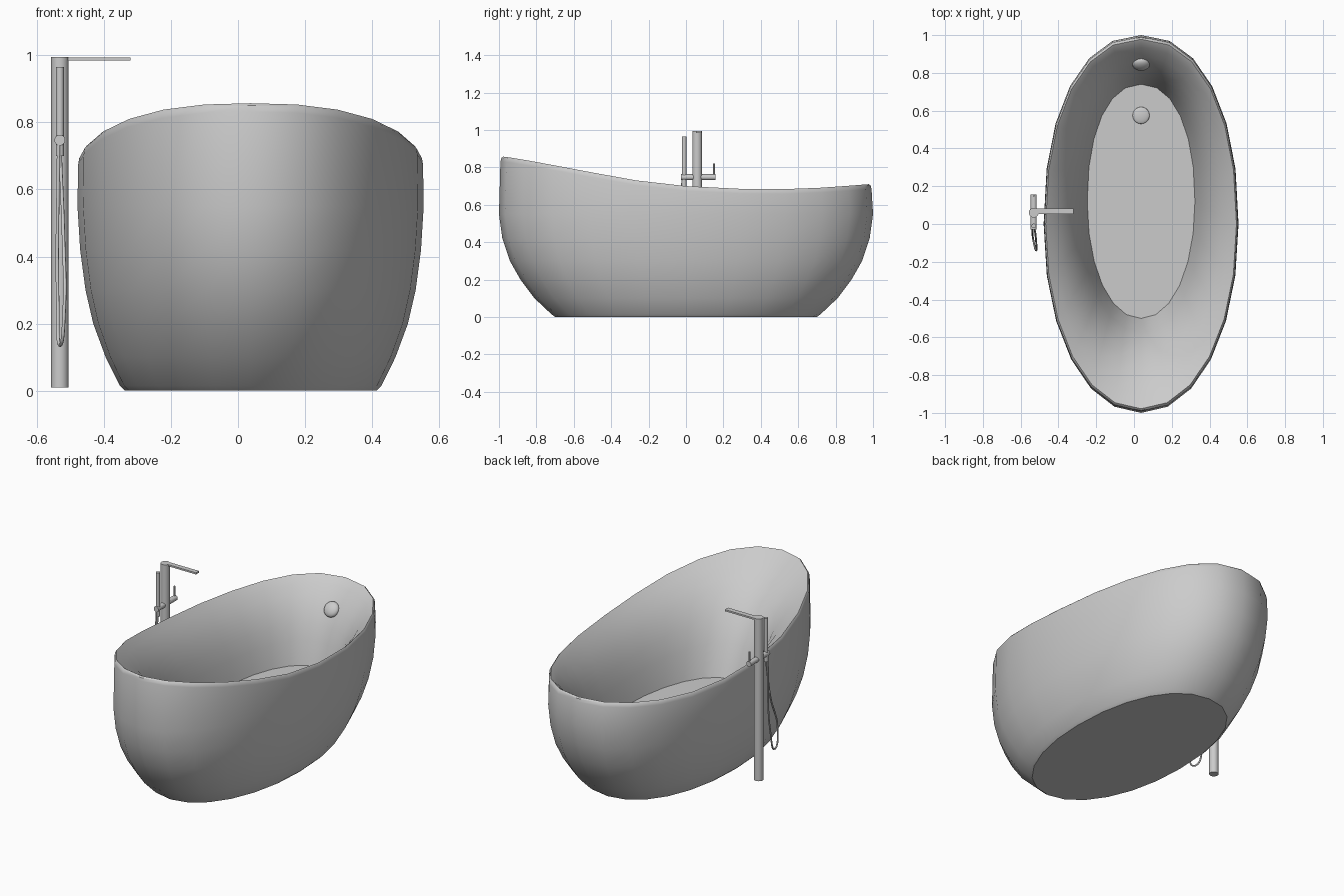
import bpy, bmesh, math
from mathutils import Vector

cube = bpy.data.objects.get("Cube")
if cube:
    bpy.data.objects.remove(cube, do_unlink=True)

grey = bpy.data.materials.new("light grey")
grey.use_nodes = True
grey.diffuse_color = (0.6, 0.6, 0.6, 1)
grey.node_tree.nodes["Principled BSDF"].inputs["Base Color"].default_value = (0.6, 0.6, 0.6, 1)


def finish(obj, name, angle=40):
    obj.name = name
    obj.data.materials.append(grey)
    bpy.ops.object.select_all(action='DESELECT')
    obj.select_set(True)
    bpy.context.view_layer.objects.active = obj
    if obj.type == 'MESH':
        bpy.ops.object.shade_smooth_by_angle(angle=math.radians(angle))
    return obj


def rod(name, start, end, radius, sides=20):
    a, b = Vector(start), Vector(end)
    bpy.ops.mesh.primitive_cylinder_add(vertices=sides, radius=radius, depth=(b - a).length,
                                        location=(a + b) / 2)
    obj = bpy.context.object
    obj.rotation_mode = 'QUATERNION'
    obj.rotation_quaternion = (b - a).to_track_quat('Z', 'Y')
    return finish(obj, name)


def disc(name, loc, size, normal):
    bpy.ops.mesh.primitive_uv_sphere_add(segments=20, ring_count=12, radius=1, location=loc)
    obj = bpy.context.object
    obj.scale = size
    obj.rotation_mode = 'QUATERNION'
    obj.rotation_quaternion = Vector(normal).to_track_quat('Z', 'Y')
    return finish(obj, name)


# Height of the sweeping rim along the tub
RIM = [(-1, .857), (-.94, .85), (-.77, .82), (-.5, .77), (-.17, .712),
       (.17, .687), (.5, .682), (.77, .692), (1, .71)]


def rim_height(y):
    for (y0, z0), (y1, z1) in zip(RIM, RIM[1:]):
        if y <= y1:
            return z0 + (z1 - z0) * max(0, y - y0) / (y1 - y0)
    return RIM[-1][1]


def fuller(v, power):
    return math.copysign(abs(v) ** power, v)


# Tub: oval rings run up the outside, over the rim and down the inside
SIDES, CX, FLOOR = 24, 0.0375, 0.25
bm = bmesh.new()
rings = []


def add_ring(rx, ry, height, cy=0.0):
    ring = []
    for i in range(SIDES):
        a = 2 * math.pi * i / SIDES
        # the back end is a little fuller than the front
        power = .96 if math.cos(a) > 0 else .91
        x, y = fuller(math.sin(a), power), -fuller(math.cos(a), power)
        ring.append(bm.verts.new((CX + rx * x, cy + ry * y, height(rim_height(y)))))
    rings.append(ring)


for z, rx, ry in [(0, .375, .70), (.015, .39, .72), (.1, .432, .81), (.2, .469, .885),
                  (.3, .492, .942), (.42, .508, .982), (.55, .516, 1.0)]:
    add_ring(rx, ry, lambda h, z=z: z)
for drop, rx, ry in [(.025, .514, .992), (.007, .511, .987), (0, .505, .978), (.008, .497, .965)]:
    add_ring(rx, ry, lambda h, d=drop: h - d)
# Inner wall: steep above the floor, flaring towards the rim
for up, out in [(.93, .86), (.82, .67), (.68, .48), (.5, .3), (.3, .16), (.1, .05), (0, 0)]:
    add_ring(.285 + .212 * out, .62 + .345 * out,
             lambda h, u=up: FLOOR + (h - .008 - FLOOR) * u, .12 * (1 - out))
for low, high in zip(rings, rings[1:]):
    for i in range(SIDES):
        j = (i + 1) % SIDES
        bm.faces.new((low[i], low[j], high[j], high[i]))
bm.faces.new(rings[0][::-1])
bm.faces.new(rings[-1])
bmesh.ops.recalc_face_normals(bm, faces=bm.faces[:])
mesh = bpy.data.meshes.new("bathtub")
bm.to_mesh(mesh)
bm.free()
tub = bpy.data.objects.new("bathtub", mesh)
bpy.context.collection.objects.link(tub)
finish(tub, "bathtub", 36)

# Drain and overflow covers
disc("drain_cover", (CX, .575, FLOOR), (.045, .045, .012), (0, 0, 1))
disc("overflow_cover", (CX, .845, .565), (.046, .046, .025), (0, -.8, .6))

# Floor standing tap
TX, TY = -.531, .06
rod("tap_column", (TX, TY, .01), (TX, TY, .995), .026, 28)
bpy.ops.mesh.primitive_cube_add(size=1, location=(-.425, .068, .989))
bpy.context.object.scale = (.21, .03, .01)
finish(bpy.context.object, "tap_spout")
rod("mixer_bar", (TX, -.028, .747), (TX, .157, .747), .016)
rod("mixer_lever", (TX, .15, .747), (TX, .15, .82), .005, 12)
rod("hand_shower", (TX, -.01, .7), (TX, -.01, .965), .012)

# Hanging shower hose
curve = bpy.data.curves.new("shower_hose", 'CURVE')
curve.dimensions = '3D'
curve.bevel_depth = .005
curve.bevel_resolution = 2
curve.resolution_u = 6
spline = curve.splines.new('BEZIER')
path = [(-.53, -.01, .71), (-.52, -.07, .45), (-.518, -.14, .24),
        (-.53, -.1, .135), (-.537, -.045, .25), (-.535, -.02, .74)]
spline.bezier_points.add(len(path) - 1)
for point, co in zip(spline.bezier_points, path):
    point.co = co
    point.handle_left_type = point.handle_right_type = 'AUTO'
hose = bpy.data.objects.new("shower_hose", curve)
bpy.context.collection.objects.link(hose)
finish(hose, "shower_hose")
